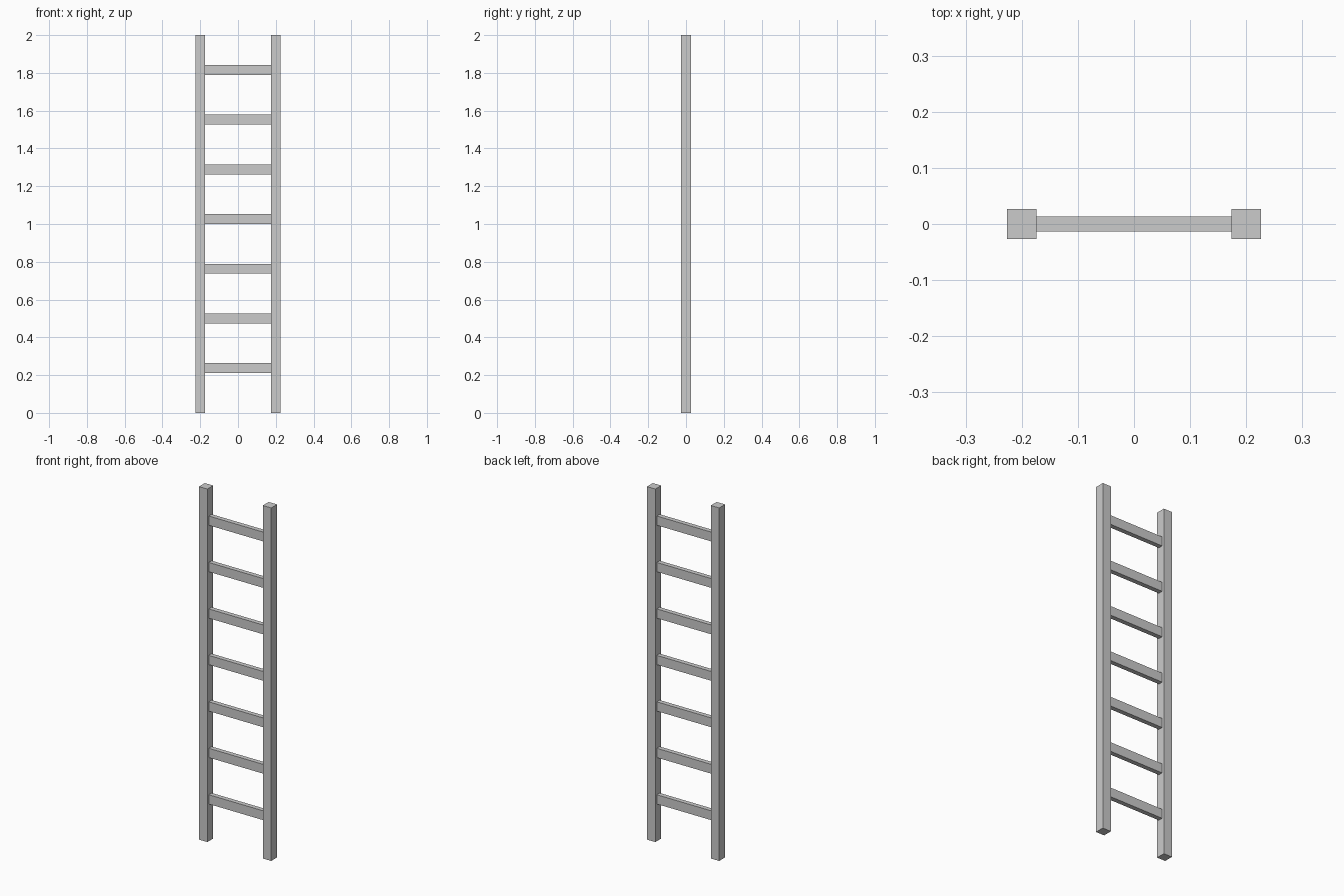
import bpy

if "Cube" in bpy.data.objects:
    bpy.data.objects.remove(bpy.data.objects["Cube"])

HEIGHT = 2.0
POST = 0.0526          # square post section, also rung height
POST_X = 0.2           # post centre line
RUNG_DEPTH = 0.0263
RUNG_COUNT = 7
FIRST_RUNG = 0.2368
RUNG_PITCH = 0.2632


def box(name, size, location):
    bpy.ops.mesh.primitive_cube_add(size=1, location=location)
    obj = bpy.context.object
    obj.name = name
    obj.scale = size
    bpy.ops.object.transform_apply(location=False, rotation=False, scale=True)
    return obj


# Side posts
for side, x in (("left", -POST_X), ("right", POST_X)):
    box(f"{side}_post", (POST, POST, HEIGHT), (x, 0, HEIGHT / 2))

# Flat rungs spanning between the inner post faces
span = 2 * POST_X - POST
for i in range(RUNG_COUNT):
    box(f"rung_{i + 1}", (span, RUNG_DEPTH, POST), (0, 0, FIRST_RUNG + i * RUNG_PITCH))
